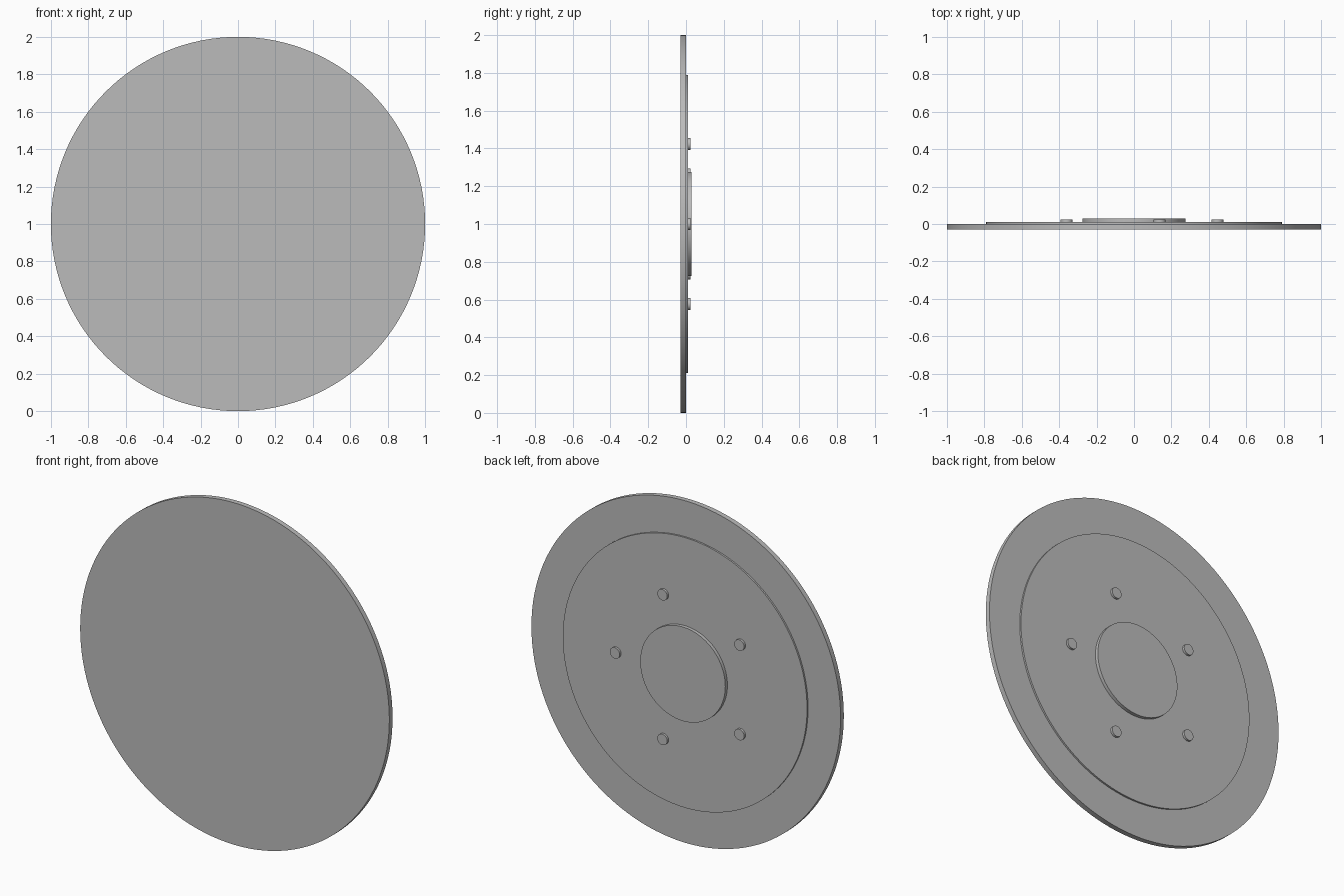
import bpy
import math

cube = bpy.data.objects.get("Cube")
if cube:
    bpy.data.objects.remove(cube, do_unlink=True)

grey = bpy.data.materials.new("metal_grey")
grey.use_nodes = True
colour = (0.5, 0.5, 0.5, 1)
grey.diffuse_color = colour
grey.node_tree.nodes["Principled BSDF"].inputs["Base Color"].default_value = colour


def disc(name, radius, front, back, x=0, z=1, sides=128):
    """Round plate with its axis along y, spanning front to back."""
    bpy.ops.mesh.primitive_cylinder_add(
        vertices=sides, radius=radius, depth=back - front,
        location=(x, (front + back) / 2, z), rotation=(math.pi / 2, 0, 0))
    obj = bpy.context.object
    obj.name = name
    obj.data.materials.append(grey)
    bpy.ops.object.shade_smooth_by_angle(angle=math.radians(30))
    return obj


# Stacked plates, from the flat front to the raised hub at the back
disc("face_disc", 1.0, -0.03, 0.0)
disc("backing_plate", 0.79, -0.01, 0.01)
disc("hub", 0.275, 0.0, 0.03)

# Ring of five studs
for i in range(5):
    a = math.tau * i / 5
    disc(f"stud_{i + 1}", 0.032, 0.0, 0.023,
         x=0.445 * math.cos(a), z=1 + 0.445 * math.sin(a), sides=32)
